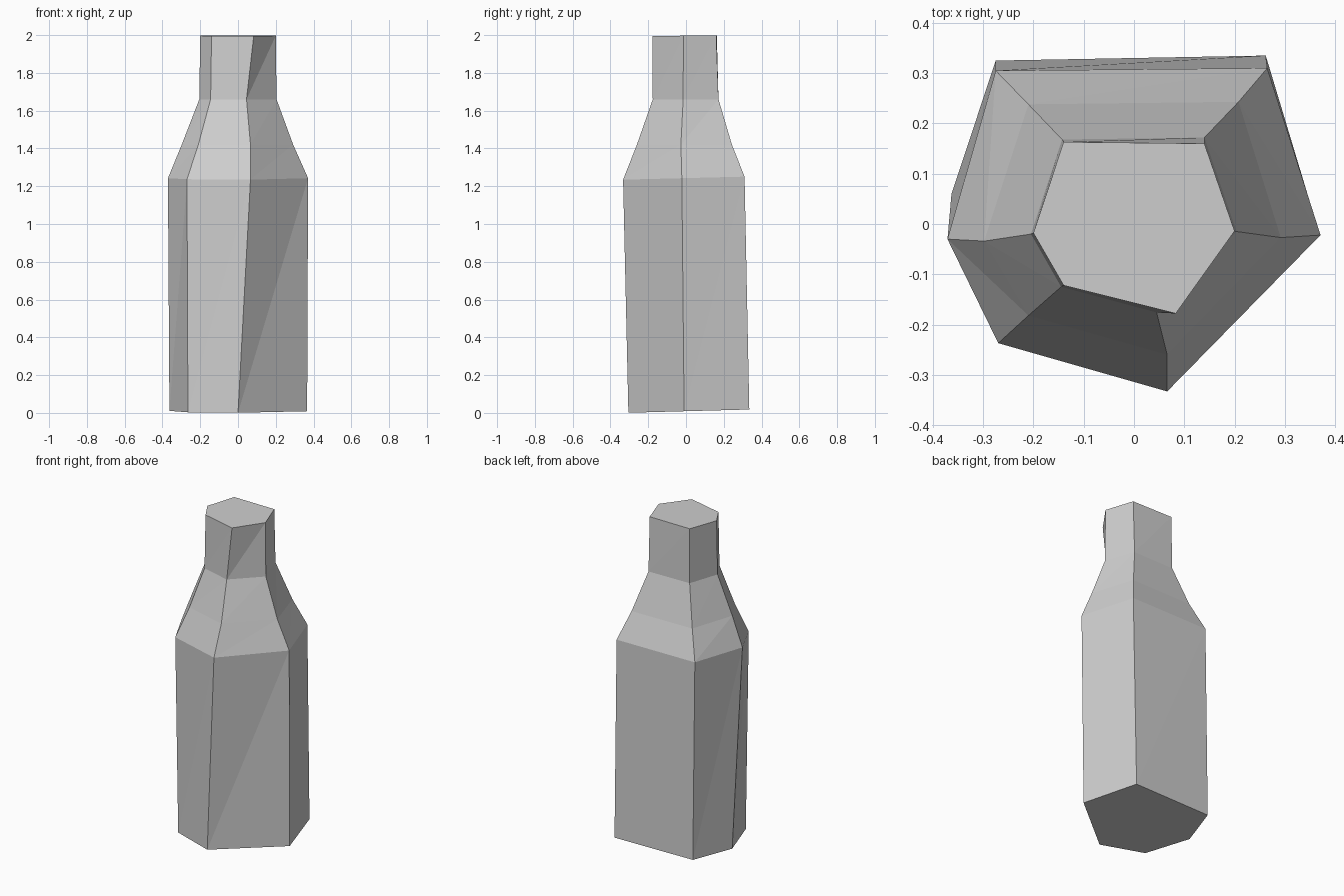
import bpy
import bmesh

cube = bpy.data.objects.get("Cube")
if cube:
    bpy.data.objects.remove(cube, do_unlink=True)

# Plain light grey material
grey = bpy.data.materials.new("light_grey")
grey.use_nodes = True
colour = (0.62, 0.62, 0.62, 1)
grey.diffuse_color = colour
grey.node_tree.nodes["Principled BSDF"].inputs["Base Color"].default_value = colour

# Uneven six-sided cross-sections: height, tilt towards the back, corners
# Corner order: back right-hand, back left-hand, left, front, front right-hand, right
base = [(-.275, .325), (.262, .335), (.366, -.01), (0, -.305), (-.265, -.215), (-.363, .06)]
shoulder = [(-.275, .305), (.265, .31), (.371, -.022), (.066, -.333), (-.27, -.237), (-.371, -.03)]
slope = [(-.21, .238), (.208, .243), (.292, -.027), (.066, -.26), (-.21, -.182), (-.298, -.034)]
neck = [(-.143, .168), (.14, .172), (.204, -.015), (.045, -.176), (-.145, -.125), (-.205, -.02)]
mouth = [(-.14, .163), (.14, .16), (.2, -.014), (.083, -.178), (-.14, -.122), (-.2, -.018)]
sections = [(.009, .027, base), (1.243, .025, shoulder), (1.42, 0, slope),
            (1.66, 0, neck), (1.997, .012, mouth)]

# Bottle body: skin the sections and cap both ends
bm = bmesh.new()
rings = [[bm.verts.new((x, y, z + tilt * y)) for x, y in points]
         for z, tilt, points in sections]
for low, high in zip(rings, rings[1:]):
    for i in range(len(low)):
        j = (i + 1) % len(low)
        bm.faces.new((high[i], low[i], low[j]))
        bm.faces.new((high[i], low[j], high[j]))
bm.faces.new(rings[0])
bm.faces.new(rings[-1])
bmesh.ops.recalc_face_normals(bm, faces=bm.faces[:])

mesh = bpy.data.meshes.new("bottle")
bm.to_mesh(mesh)
bm.free()
mesh.materials.append(grey)
bottle = bpy.data.objects.new("bottle", mesh)
bpy.context.collection.objects.link(bottle)
